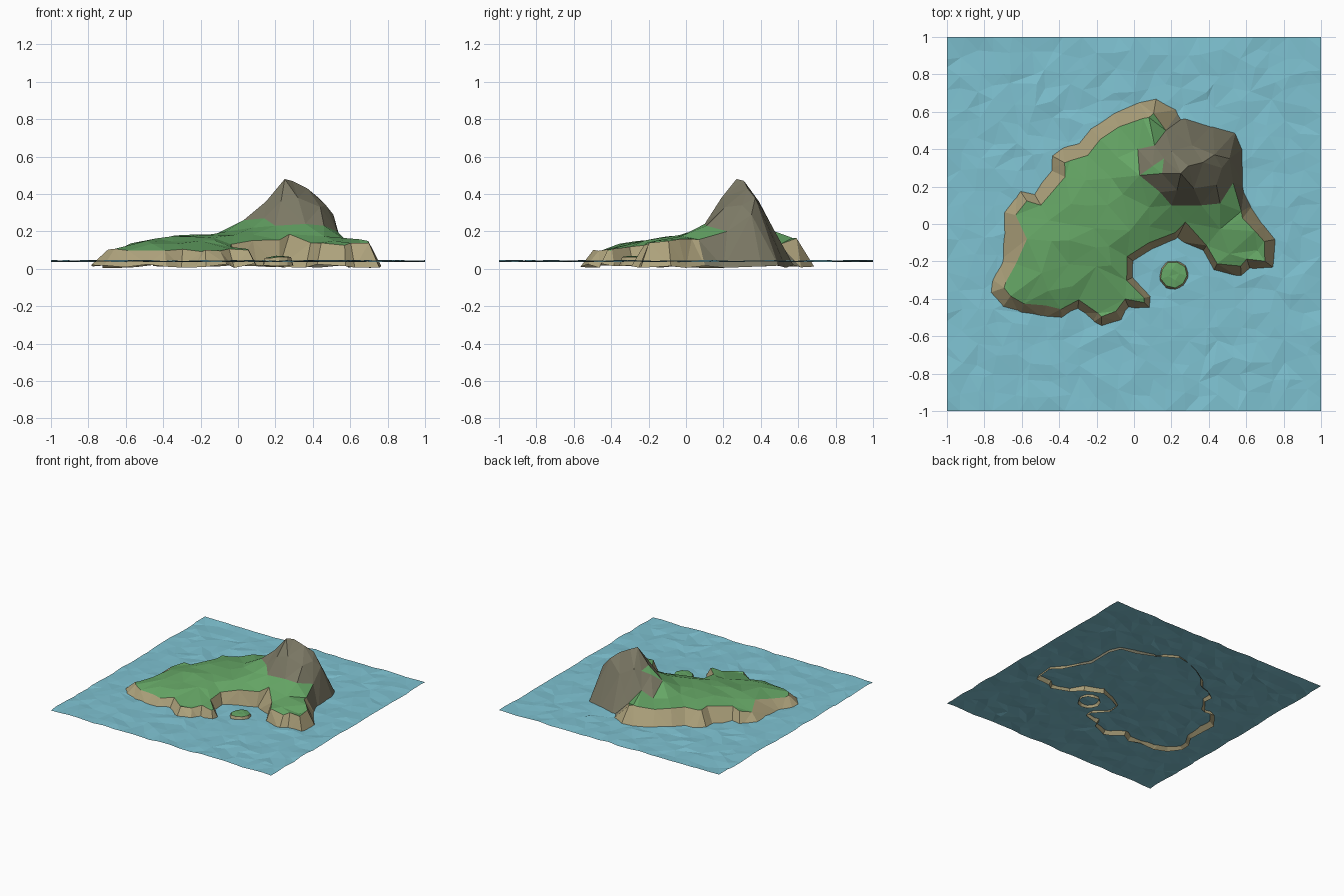
import bpy, bmesh, math, random
from mathutils import Vector, geometry

if "Cube" in bpy.data.objects:
    bpy.data.objects.remove(bpy.data.objects["Cube"])

random.seed(7)


def material(name, rgb):
    m = bpy.data.materials.new(name)
    m.diffuse_color = (*rgb, 1)
    m.use_nodes = True
    m.node_tree.nodes["Principled BSDF"].inputs["Base Color"].default_value = m.diffuse_color
    return m


SAND = material("sand", (0.42, 0.36, 0.20))
GRASS = material("grass", (0.13, 0.38, 0.13))
ROCK = material("rock", (0.20, 0.19, 0.13))
WATER = material("water", (0.21, 0.54, 0.64))


def make_object(name, bm, mats):
    bmesh.ops.recalc_face_normals(bm, faces=bm.faces)
    if sum(f.normal.z for f in bm.faces) < 0:
        bmesh.ops.reverse_faces(bm, faces=bm.faces)
    me = bpy.data.meshes.new(name)
    bm.to_mesh(me)
    bm.free()
    for m in mats:
        me.materials.append(m)
    ob = bpy.data.objects.new(name, me)
    bpy.context.collection.objects.link(ob)
    return ob


def surface(points, outline_count):
    """Triangulate height points; the first outline_count form the border."""
    flat = [Vector(p[:2]) for p in points]
    n = outline_count
    edges = [(i, (i + 1) % n) for i in range(n)]
    vs, _, fs, orig, _, _ = geometry.delaunay_2d_cdt(flat, edges, [list(range(n))], 1, 1e-5)
    bm = bmesh.new()
    verts = [bm.verts.new((v.x, v.y, points[o[0]][2] if o else 0.03)) for v, o in zip(vs, orig)]
    for f in fs:
        bm.faces.new([verts[i] for i in f])
    bm.normal_update()
    return bm


# Coastline, clockwise seen from above
COAST = [(.12, .68), (.25, .61), (.27, .57), (.42, .53), (.54, .49), (.58, .40), (.585, .20),
         (.63, .10), (.70, 0), (.76, -.08), (.75, -.24), (.62, -.25), (.57, -.29), (.42, -.25),
         (.36, -.15), (.22, -.09), (.10, -.14), (0, -.20), (0, -.28), (.10, -.38), (.09, -.45),
         (-.02, -.46), (-.06, -.52), (-.17, -.56), (-.23, -.53), (-.30, -.47), (-.38, -.52),
         (-.48, -.50), (-.60, -.49), (-.71, -.46), (-.78, -.37), (-.77, -.28), (-.72, -.20),
         (-.72, .07), (-.62, .20), (-.54, .18), (-.45, .29), (-.45, .37), (-.38, .42),
         (-.30, .44), (-.24, .52), (-.12, .60), (.02, .65)]

# Mountain ridges and shoulders (x, y, z)
RIDGE = [(.25, .27, .48), (.29, .31, .47), (.37, .33, .43), (.43, .37, .38), (.47, .30, .34),
         (.51, .35, .29), (.53, .22, .20), (.15, .27, .36), (.10, .31, .31), (.03, .26, .26),
         (-.06, .16, .20), (.20, .39, .36), (.31, .42, .30), (.23, .48, .19), (.11, .42, .22),
         (.08, .57, .165), (.17, .50, .13), (.23, .18, .36), (.32, .19, .38), (.20, .10, .23),
         (.36, .10, .24), (.08, .09, .22), (.46, .11, .23), (.58, .03, .16), (.44, .21, .33),
         (.14, .17, .27), (.02, .40, .17), (.16, .35, .34)]


def coast_distance(x, y):
    p = Vector((x, y))
    best = 9
    for i, a in enumerate(COAST):
        a, b = Vector(a), Vector(COAST[i - 1])
        t = max(0, min(1, (p - a).dot(b - a) / (b - a).length_squared))
        best = min(best, (p - a.lerp(b, t)).length)
    return best


def inside(x, y):
    hit = False
    for i, (ax, ay) in enumerate(COAST):
        bx, by = COAST[i - 1]
        if (ay > y) != (by > y) and x < (bx - ax) * (y - ay) / (by - ay) + ax:
            hit = not hit
    return hit


def plateau(x, y):
    return min(.115 + .16 * (x + .7), .115 + .15 * (y + .45), .18)


def on_mountain(x, y):
    return x > .24 and y > .12


# Island: coast ring, inset cliff rim, mountain, then plateau fill
pts = [(x * 1.008, y * 1.008, random.uniform(.004, .028)) for x, y in COAST]
n = len(pts)
for i, (x, y) in enumerate(COAST):
    a, b = Vector(COAST[i - 1]), Vector(COAST[(i + 1) % n])
    d = (b - a).normalized()
    width = .045 if abs(x - .2) < .23 and -.42 < y < 0 else (.09 if x < -.7 or y > .1 else .065)
    rx, ry = x + d.y * width, y - d.x * width
    if on_mountain(x, y) or not inside(rx, ry) or coast_distance(rx, ry) < width * .6:
        continue
    pts.append((rx, ry, max(.095, plateau(rx, ry) - .02) + random.uniform(-.008, .008)))
pts += RIDGE
pts += [(.055, -.42, .10), (.66, -.14, .125), (.51, -.16, .15)]
for i in range(-7, 8):
    for j in range(-6, 7):
        x, y = i * .12 + random.uniform(-.04, .04), j * .12 + random.uniform(-.04, .04)
        near = min(math.hypot(x - q[0], y - q[1]) for q in pts)
        if inside(x, y) and coast_distance(x, y) > .1 and near > .07 and not (x > -.02 and y > .05):
            pts.append((x, y, plateau(x, y) + random.uniform(-.006, .008)))

bm = surface(pts, n)
bm.normal_update()
for f in bm.faces:
    c = f.calc_center_median()
    if any(v.co.z < .03 for v in f.verts):
        f.material_index = 2 if on_mountain(c.x + .04, c.y) else 0
    elif c.z > .34 or (c.x > -.05 and c.y > .12 and abs(f.normal.z) < .72):
        f.material_index = 2
    else:
        f.material_index = 1
make_object("island", bm, [SAND, GRASS, ROCK])

# Small islet in the bay
ring = []
for radius, z, count in ((.088, .015, 11), (.07, .06, 9), (.03, .07, 4)):
    for k in range(count):
        a = 2 * math.pi * k / count + radius * 9
        r = radius * random.uniform(.94, 1.06)
        ring.append((.213 + r * math.cos(a), -.272 + r * math.sin(a), z + random.uniform(-.004, .004)))
bm = surface(ring, 11)
for f in bm.faces:
    f.material_index = 0 if any(v.co.z < .03 for v in f.verts) else 1
make_object("islet", bm, [SAND, GRASS])

# Faceted sea surface
bm = bmesh.new()
bmesh.ops.create_grid(bm, x_segments=22, y_segments=22, size=1)
for v in bm.verts:
    if abs(v.co.x) < .99:
        v.co.x += random.uniform(-.03, .03)
    if abs(v.co.y) < .99:
        v.co.y += random.uniform(-.03, .03)
    v.co.z = .041 + random.uniform(-.006, .006)
bmesh.ops.triangulate(bm, faces=bm.faces)
make_object("sea", bm, [WATER])
